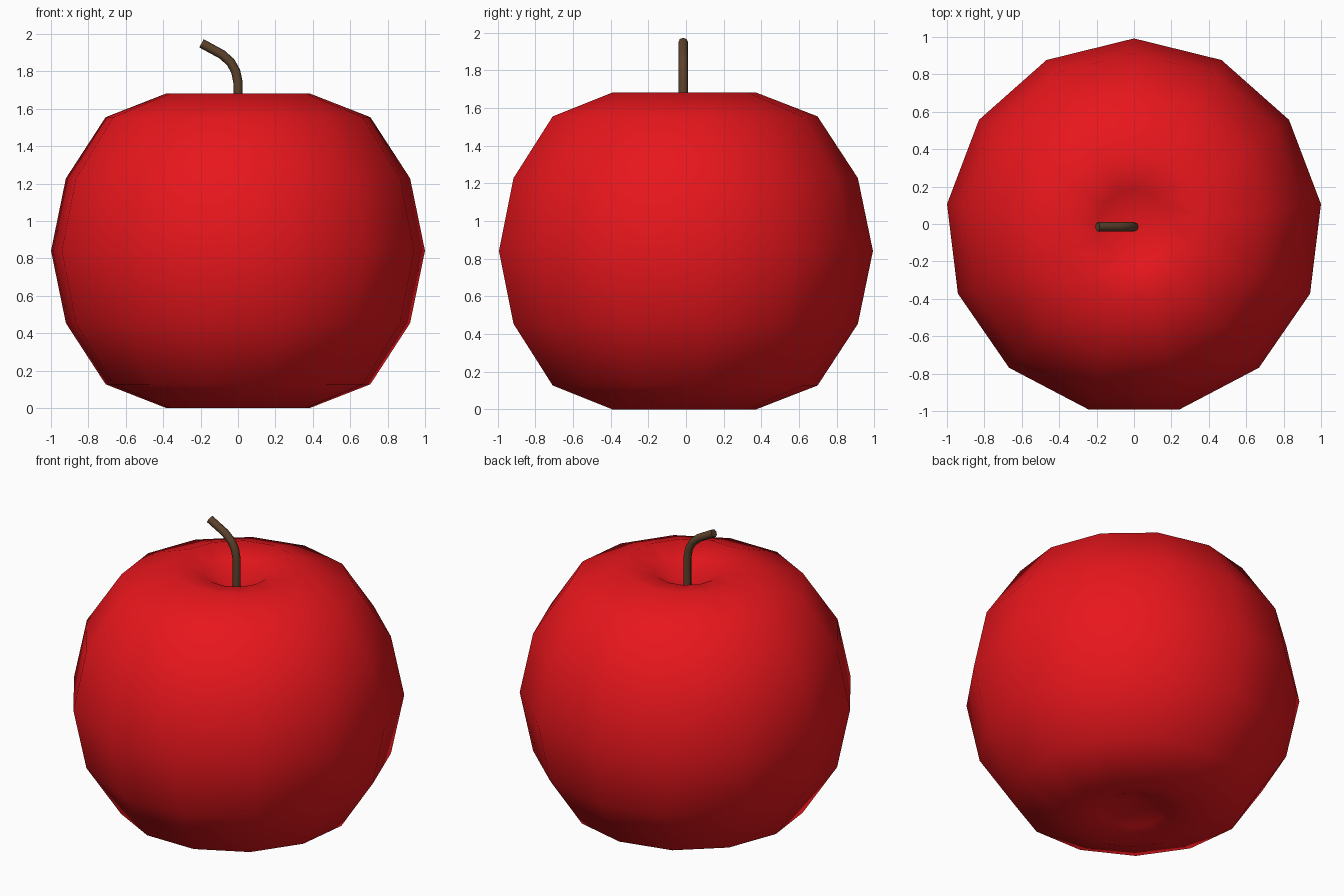
import bpy, math

if "Cube" in bpy.data.objects:
    bpy.data.objects.remove(bpy.data.objects["Cube"])

SIDES = 13
RADIUS = 1.007
CENTRE_Y = -0.015
MID_Z = 0.841


def paint(obj, name, colour):
    mat = bpy.data.materials.new(name)
    mat.diffuse_color = (*colour, 1)
    mat.use_nodes = True
    mat.node_tree.nodes["Principled BSDF"].inputs["Base Color"].default_value = mat.diffuse_color
    obj.data.materials.append(mat)


def lathe(name, rings, top, bottom):
    """Revolve (radius, z) rings, closing both ends on a pole."""
    verts, faces = [], []
    for r, z in rings:
        for i in range(SIDES):
            a = math.pi / 2 + math.tau * i / SIDES
            verts.append((r * math.cos(a), r * math.sin(a) + CENTRE_Y, z))
    for k in range(len(rings) - 1):
        for i in range(SIDES):
            j = (i + 1) % SIDES
            a, b = k * SIDES, (k + 1) * SIDES
            faces.append((a + i, a + j, b + j, b + i))
    low, high = len(verts), len(verts) + 1
    verts += [(0, CENTRE_Y, bottom), (0, CENTRE_Y, top)]
    last = (len(rings) - 1) * SIDES
    for i in range(SIDES):
        j = (i + 1) % SIDES
        faces.append((low, j, i))
        faces.append((high, last + i, last + j))
    mesh = bpy.data.meshes.new(name)
    mesh.from_pydata(verts, [], faces)
    mesh.shade_smooth()
    obj = bpy.data.objects.new(name, mesh)
    bpy.context.collection.objects.link(obj)
    return obj


# Fruit: low-poly sphere with dimpled poles, mirrored about its middle
half = [(0.927, 0.387), (0.713, 0.714), (0.386, 0.841), (0.2, 0.806)]
rings = [(r, MID_Z - h) for r, h in reversed(half)]
rings += [(RADIUS, MID_Z)]
rings += [(r, MID_Z + h) for r, h in half]
fruit = lathe("fruit", rings, MID_Z + 0.69, MID_Z - 0.72)
paint(fruit, "red_skin", (0.8, 0.008, 0.012))

# Stem: bent tube rising out of the top dimple
path = [(0, 1.45), (0, 1.74), (-0.012, 1.80), (-0.04, 1.85),
        (-0.085, 1.89), (-0.195, 1.95)]
curve = bpy.data.curves.new("stem", 'CURVE')
curve.dimensions = '3D'
curve.bevel_depth = 0.025
curve.bevel_resolution = 2
curve.use_fill_caps = True
spline = curve.splines.new('POLY')
spline.points.add(len(path) - 1)
for point, (x, z) in zip(spline.points, path):
    point.co = (x, CENTRE_Y, z, 1)
spline.use_smooth = True
stem = bpy.data.objects.new("stem", curve)
bpy.context.collection.objects.link(stem)
paint(stem, "brown_stem", (0.11, 0.055, 0.025))
